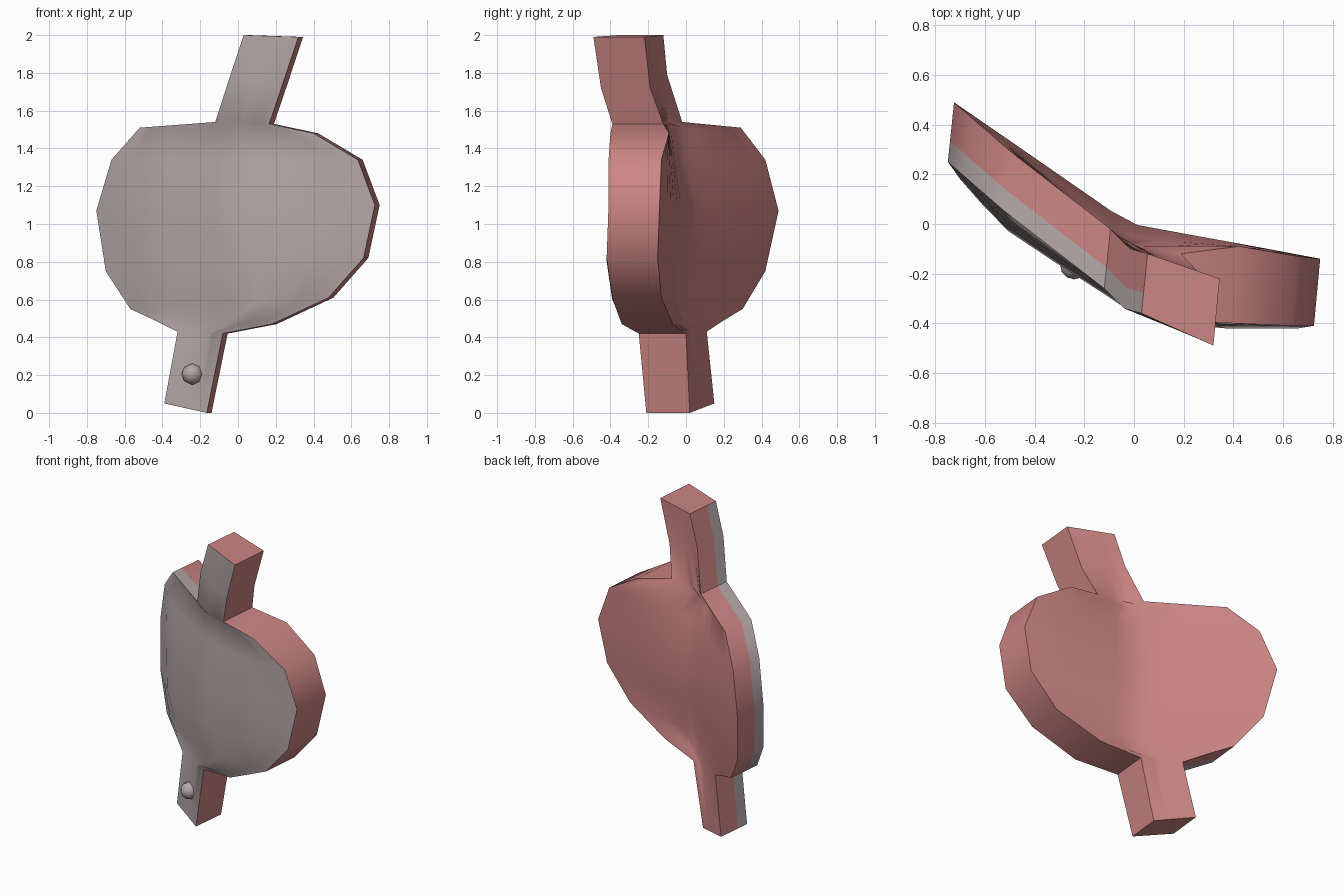
import bpy, bmesh, math

cube = bpy.data.objects.get("Cube")
if cube:
    bpy.data.objects.remove(cube)


def material(name, color):
    m = bpy.data.materials.new(name)
    m.use_nodes = True
    m.diffuse_color = color
    m.node_tree.nodes["Principled BSDF"].inputs["Base Color"].default_value = color
    return m


grey = material("warm grey", (0.46, 0.39, 0.39, 1))
pink = material("dusty pink", (0.60, 0.235, 0.226, 1))

# Outline in rows from top to bottom:
# left edge x, z, back y, then right edge x, z, back y, front y
ROWS = [
    (0.03, 2.00, -0.12, 0.32, 1.99, -0.22, -0.49),
    (-0.04, 1.79, -0.10, 0.23, 1.72, -0.19, -0.45),
    (-0.12, 1.54, -0.02, 0.165, 1.53, -0.12, -0.39),
    (-0.52, 1.51, 0.29, 0.40, 1.48, -0.09, -0.40),
    (-0.67, 1.34, 0.42, 0.635, 1.34, -0.13, -0.41),
    (-0.75, 1.07, 0.49, 0.725, 1.10, -0.14, -0.41),
    (-0.70, 0.75, 0.42, 0.665, 0.82, -0.15, -0.42),
    (-0.57, 0.55, 0.30, 0.48, 0.61, -0.13, -0.39),
    (-0.44, 0.49, 0.20, 0.18, 0.47, -0.07, -0.34),
    (-0.32, 0.43, 0.11, -0.08, 0.42, 0.00, -0.25),
    (-0.39, 0.05, 0.15, -0.165, 0.00, 0.02, -0.21),
]
BODY = range(2, 10)
COLS = 14
# Cross-section of the bulging front
FRONT = [(-0.75, 0.25), (-0.53, 0.0), (-0.29, -0.16), (-0.12, -0.27),
         (0.0, -0.35), (0.32, -0.41), (0.75, -0.41)]


def front_y(x, z):
    for (x0, y0), (x1, y1) in zip(FRONT, FRONT[1:]):
        if x <= x1:
            return y0 + (y1 - y0) * (x - x0) / (x1 - x0)
    return FRONT[-1][1]


def back_y(x, z):
    x += 0.02
    fold = -0.69 * x if x < 0 else -0.19 * x
    dip = 0.08 * max(0, (z - 1.07) / 0.46) * max(0, 1 - abs(x) / 0.5)
    return fold - dip


def sheet(bm, front):
    grid = []
    shape = front_y if front else back_y
    for i, (lx, lz, ly, rx, rz, ry, rfy) in enumerate(ROWS):
        if front:
            ly, ry = ly - 0.24, rfy
        else:
            lx, rx = lx + 0.025, rx + 0.025
        if i in BODY:
            # keep only the offsets of the two ends from the cross-section
            ly, ry = ly - shape(lx, lz), ry - shape(rx, rz)
        line = []
        for c in range(COLS + 1):
            t = c / COLS
            x, y, z = lx + (rx - lx) * t, ly + (ry - ly) * t, lz + (rz - lz) * t
            if i in BODY:
                y += shape(x, z)
            line.append(bm.verts.new((x, y, z)))
        grid.append(line)
    for a, b in zip(grid, grid[1:]):
        for c in range(COLS):
            f = bm.faces.new((a[c], a[c + 1], b[c + 1], b[c]))
            f.material_index = 0 if front else 1
    return grid


def border(grid):
    # top, right, bottom and left edges in order
    return (grid[0][:-1] + [r[-1] for r in grid[:-1]]
            + grid[-1][:0:-1] + [r[0] for r in grid[:0:-1]])


def finish(ob, angle):
    bpy.ops.object.select_all(action="DESELECT")
    ob.select_set(True)
    bpy.context.view_layer.objects.active = ob
    bpy.ops.object.shade_smooth_by_angle(angle=math.radians(angle))


def make_object(name, bm):
    bmesh.ops.recalc_face_normals(bm, faces=bm.faces)
    mesh = bpy.data.meshes.new(name)
    bm.to_mesh(mesh)
    bm.free()
    mesh.materials.append(grey)
    mesh.materials.append(pink)
    ob = bpy.data.objects.new(name, mesh)
    bpy.context.collection.objects.link(ob)
    return ob


# Curved patch with its two strap ends
bm = bmesh.new()
front, back = border(sheet(bm, True)), border(sheet(bm, False))
middle = [bm.verts.new(f.co.lerp(b.co, 0.35)) for f, b in zip(front, back)]
n = len(front)
left_start = n - len(ROWS) + 1
for i in range(n):
    j = (i + 1) % n
    # the front colour wraps onto the left-hand edge
    f = bm.faces.new((front[i], front[j], middle[j], middle[i]))
    f.material_index = 0 if i >= left_start else 1
    f = bm.faces.new((middle[i], middle[j], back[j], back[i]))
    f.material_index = 1
patch = make_object("patch_and_straps", bm)
finish(patch, 45)

# Small rounded stud on the lower strap
bm = bmesh.new()
bmesh.ops.create_uvsphere(bm, u_segments=8, v_segments=6, radius=0.058)
stud = make_object("strap_stud", bm)
stud.location = (-0.24, -0.165, 0.205)
stud.rotation_euler = (math.radians(90), 0, math.radians(-32))
finish(stud, 60)
